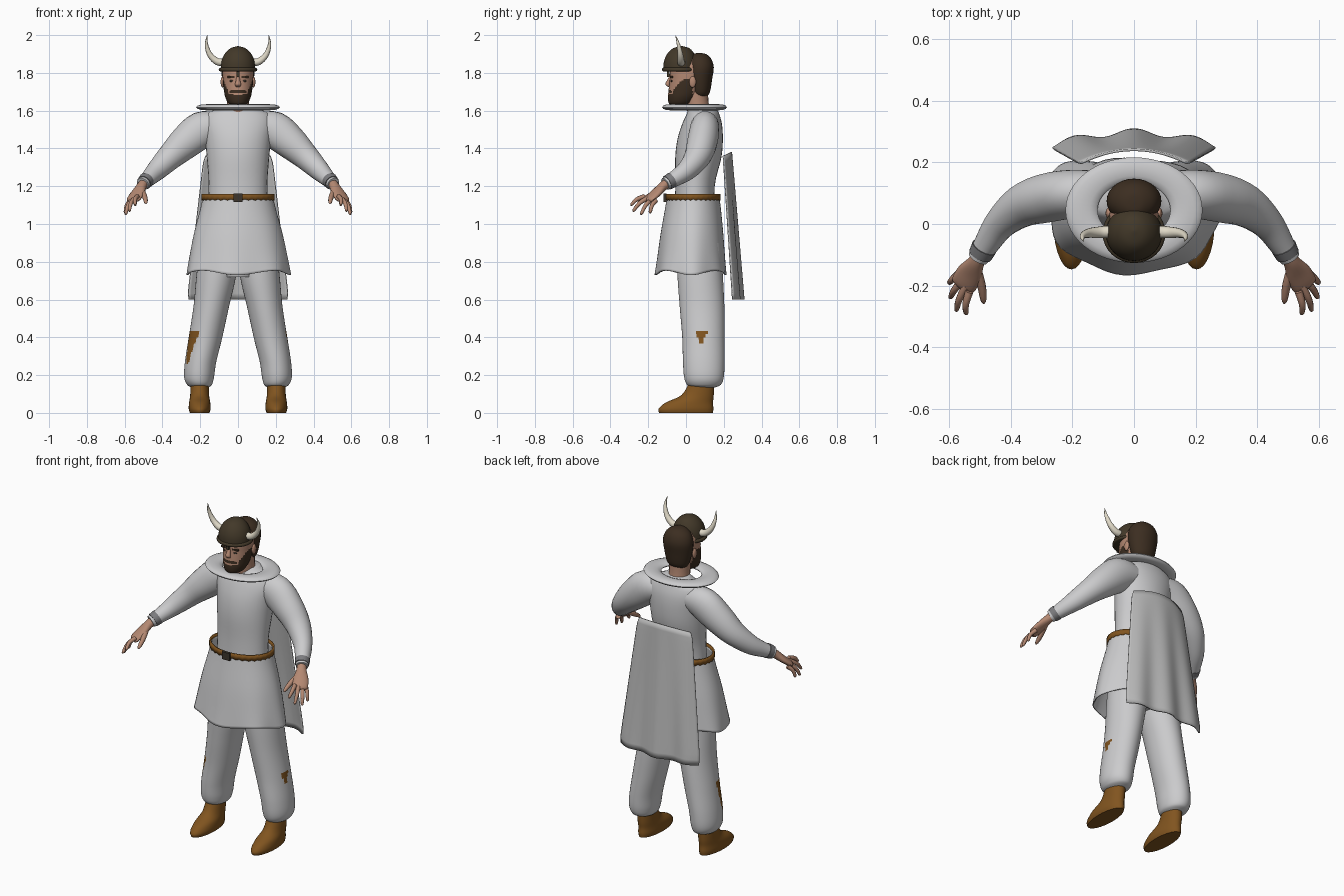
import bpy
import bmesh
from math import sin, cos, pi, radians, sqrt
from mathutils import Vector

cube = bpy.data.objects.get("Cube")
if cube:
    bpy.data.objects.remove(cube, do_unlink=True)


def material(name, r, g, b):
    m = bpy.data.materials.new(name)
    m.use_nodes = True
    m.diffuse_color = (r, g, b, 1)
    node = next(n for n in m.node_tree.nodes if n.type == 'BSDF_PRINCIPLED')
    node.inputs["Base Color"].default_value = (r, g, b, 1)
    return m


CLOTH = material("pale cloth", .6, .6, .61)
CAPE = material("cape cloth", .5, .5, .5)
TRIM = material("grey trim", .2, .2, .21)
LEATHER = material("brown leather", .22, .09, .014)
IRON = material("dark buckle", .045, .035, .025)
SKIN = material("skin", .46, .25, .17)
HAIR = material("dark hair", .045, .027, .015)
HELM = material("helmet brown", .055, .04, .022)
HORN = material("ivory horn", .75, .7, .58)


def finish(name, bm, mats, mirror=False, rule=None, thick=0):
    """Turn a bmesh into a smooth shaded object."""
    bmesh.ops.recalc_face_normals(bm, faces=bm.faces)
    if rule:
        for f in bm.faces:
            f.material_index = int(rule(f.calc_center_median()))
    me = bpy.data.meshes.new(name)
    bm.to_mesh(me)
    bm.free()
    ob = bpy.data.objects.new(name, me)
    bpy.context.collection.objects.link(ob)
    for m in mats:
        me.materials.append(m)
    bpy.ops.object.select_all(action='DESELECT')
    ob.select_set(True)
    bpy.context.view_layer.objects.active = ob
    bpy.ops.object.shade_smooth_by_angle(angle=radians(50))
    if thick:
        ob.modifiers.new("Thickness", 'SOLIDIFY').thickness = thick
    if mirror:
        ob.modifiers.new("Mirror", 'MIRROR')
    return ob


def spline(rows, steps):
    """Catmull-Rom interpolation through rows of numbers."""
    out = []
    for i in range(len(rows) - 1):
        a, b, c, d = (rows[max(0, min(len(rows) - 1, i + k))] for k in (-1, 0, 1, 2))
        for s in range(steps):
            t = s / steps
            out.append([.5 * (2 * q + (r - p) * t + (2 * p - 5 * q + 4 * r - w) * t * t
                              + (3 * q - p - 3 * r + w) * t ** 3)
                        for p, q, r, w in zip(a, b, c, d)])
    return out + [list(rows[-1])]


def sweep(name, rows, mats, seg=20, steps=4, level=False, caps=True, warp=None, **kw):
    """Skin elliptical rings (x, y, z, r1, r2); level keeps them horizontal."""
    rows = spline(rows, steps)
    pts = [Vector(r[:3]) for r in rows]
    bm = bmesh.new()
    rings = []
    for i, (p, r) in enumerate(zip(pts, rows)):
        u, v = Vector((1, 0, 0)), Vector((0, 1, 0))
        if not level:
            t = (pts[min(i + 1, len(pts) - 1)] - pts[max(i - 1, 0)]).normalized()
            u = t.cross(Vector((0, .1, 1))).normalized()
            v = u.cross(t)
        ring = []
        for k in range(seg):
            a = 2 * pi * k / seg
            co = p + u * max(r[3], .001) * cos(a) + v * max(r[4], .001) * sin(a)
            ring.append(bm.verts.new(warp(co, a, i / (len(pts) - 1)) if warp else co))
        rings.append(ring)
    for lo, hi in zip(rings, rings[1:]):
        for k in range(seg):
            n = (k + 1) % seg
            bm.faces.new((lo[k], lo[n], hi[n], hi[k]))
    if caps:
        bm.faces.new(rings[0])
        bm.faces.new(rings[-1])
    return finish(name, bm, mats, **kw)


def ball(name, loc, size, mat, **kw):
    bm = bmesh.new()
    bmesh.ops.create_uvsphere(bm, u_segments=20, v_segments=12, radius=1)
    for v in bm.verts:
        v.co = Vector(a * b + c for a, b, c in zip(v.co, size, loc))
    return finish(name, bm, [mat], **kw)


def block(name, loc, size, mat, **kw):
    bm = bmesh.new()
    bmesh.ops.create_cube(bm, size=1)
    for v in bm.verts:
        v.co = Vector(a * b + c for a, b, c in zip(v.co, size, loc))
    return finish(name, bm, [mat], **kw)


# Tunic body and sleeves
sweep("tunic_body", [(0, .045, 1.0, .16, .11), (0, .048, 1.2, .155, .104),
                     (0, .065, 1.35, .165, .122), (0, .075, 1.45, .175, .12),
                     (0, .085, 1.53, .185, .105), (0, .09, 1.585, .165, .085),
                     (0, .088, 1.61, .1, .075), (0, .085, 1.625, .075, .065)],
      [CLOTH], seg=32, level=True)
sweep("sleeve", [(.1, .1, 1.52, .07, .07), (.19, .098, 1.5, .078, .097),
                 (.28, .085, 1.43, .08, .088), (.36, .06, 1.355, .07, .07),
                 (.43, .005, 1.285, .053, .055), (.475, -.06, 1.24, .042, .042),
                 (.505, -.11, 1.212, .034, .034)], [CLOTH], mirror=True)
sweep("cuff", [(.485, -.075, 1.232, .042, .042), (.498, -.1, 1.218, .039, .039)],
      [TRIM], steps=2, mirror=True)

# Hands with five fingers
sweep("palm", [(.498, -.1, 1.215, .026, .026), (.512, -.125, 1.197, .028, .024),
               (.532, -.16, 1.163, .042, .02), (.553, -.197, 1.13, .042, .016),
               (.558, -.205, 1.12, .03, .008)], [SKIN], seg=16, mirror=True)
knuckle, across = Vector((.55, -.19, 1.135)), Vector((.45, .83, -.3))
tips = [(.545, -.293, 1.1), (.577, -.282, 1.068), (.597, -.24, 1.05), (.6, -.192, 1.058)]
for i, tip in enumerate(tips):
    base, tip = knuckle + across * (.024 * i - .036), Vector(tip)
    mid = base.lerp(tip, .5) + Vector((.006, -.004, .008))
    sweep("finger_%d" % (i + 1), [(*base, .013, .013), (*mid, .011, .011),
                                  (*base.lerp(tip, .93), .008, .008), (*tip, .002, .002)],
          [SKIN], seg=10, steps=3, mirror=True)
sweep("thumb", [(.512, -.14, 1.18, .016, .016), (.494, -.2, 1.145, .014, .014),
                (.488, -.245, 1.117, .01, .01), (.487, -.258, 1.108, .002, .002)],
      [SKIN], seg=10, steps=3, mirror=True)


# Skirt with a gently fluted hem
def flute(co, a, t):
    k = 1 + .025 * t * t * sin(7 * a + 1)
    return Vector((co.x * k, (co.y - .04) * k + .04, co.z + .012 * t * t * cos(4 * a + pi)))


sweep("skirt", [(0, .038, 1.145, .185, .138), (0, .037, 1.08, .2, .148),
                (0, .032, .95, .235, .166), (0, .028, .82, .262, .18),
                (0, .026, .742, .276, .189)],
      [CLOTH], seg=56, level=True, caps=False, warp=flute, thick=.006)

# Belt and buckle
sweep("belt", [(0, .038, 1.128, .194, .145), (0, .038, 1.16, .194, .145)], [LEATHER],
      seg=64, steps=2, level=True, caps=False, thick=.01,
      warp=lambda co, a, t: co + Vector((0, 0, .004 * (1 - t) * sin(32 * a + 1))))
block("buckle", (0, -.11, 1.14), (.05, .016, .045), IRON)

# Trouser legs with torn patches, and shoes
sweep("hips", [(0, .05, .72, .1, .09), (0, .05, .82, .17, .11), (0, .045, 1.05, .165, .115)],
      [CLOTH], level=True)


def left_tear(c):
    return c.x > .2 and .365 < c.z < .432 and abs(c.y - .08) < .012 + .5 * max(0, c.z - .385)


def right_tear(c):
    return c.x < -.2 and .26 < c.z < .43 and abs(c.y - .035) < .012 + .2 * (c.z - .26)


for side, label, tear in ((1, "left", left_tear), (-1, "right", right_tear)):
    leg = [(.1, .07, .9, .1, .115), (.115, .075, .73, .105, .12), (.142, .085, .56, .094, .118),
           (.172, .092, .4, .089, .112), (.198, .094, .27, .083, .11),
           (.206, .095, .19, .079, .105), (.204, .095, .15, .066, .09),
           (.202, .095, .135, .045, .06)]
    sweep(label + "_trouser_leg", [(side * r[0],) + r[1:] for r in leg], [CLOTH, LEATHER],
          seg=56, steps=9, level=True, rule=tear)
sweep("shoe", [(.203, 0, 0, .052, .142), (.203, 0, .022, .058, .145),
               (.203, .018, .055, .056, .125), (.203, .062, .095, .05, .085),
               (.203, .085, .17, .048, .064)], [LEATHER], seg=28, level=True, mirror=True)

# Wide flat collar ring
sweep("neck", [(0, .07, 1.58, .062, .06), (0, .06, 1.64, .058, .06),
               (0, .055, 1.72, .06, .06)], [SKIN], level=True)
bm = bmesh.new()
N, M = 48, 12
loop = [[bm.verts.new(((.17 + .052 * cos(b)) * cos(a),
                       .045 + .77 * (.17 + .052 * cos(b)) * sin(a), 1.618 + .016 * sin(b)))
         for b in (2 * pi * j / M for j in range(M))] for a in (2 * pi * i / N for i in range(N))]
for i in range(N):
    for j in range(M):
        p, q = loop[i], loop[(i + 1) % N]
        bm.faces.new((p[j], q[j], q[(j + 1) % M], p[(j + 1) % M]))
finish("collar_ring", bm, [CLOTH])


# Head, with beard and moustache coloured by region
def beard(c):
    x = abs(c.x)
    mouth = x < .022 and 1.682 < c.z < 1.694
    jaw = c.z < 1.69 and c.y < .04
    sideburn = x > .05 and c.z < 1.7 + (x - .05) * 2.2 and c.y < .035
    moustache = x < .045 and 1.692 < c.z < 1.713 - x * .15 and c.y < 0
    return (jaw or sideburn or moustache) and not mouth


sweep("head", [(0, -.035, 1.625, .025, .035), (0, -.03, 1.638, .05, .06),
               (0, -.018, 1.67, .067, .078), (0, -.005, 1.71, .075, .087),
               (0, .008, 1.76, .08, .095), (0, .012, 1.82, .08, .094),
               (0, .02, 1.87, .06, .07)], [SKIN, HAIR], seg=56, steps=8, level=True, rule=beard)
sweep("nose", [(0, -.078, 1.785, .008, .008), (0, -.09, 1.76, .011, .011),
               (0, -.097, 1.738, .016, .012), (0, -.085, 1.724, .01, .006)],
      [SKIN], seg=12, level=True)
ball("ear", (.082, .035, 1.752), (.01, .018, .03), SKIN, mirror=True)
ball("eye", (.033, -.076, 1.757), (.013, .006, .006), IRON, mirror=True)
block("eyebrow", (.035, -.077, 1.778), (.042, .014, .009), HAIR, mirror=True)
sweep("back_hair", [(0, .075, 1.675, .05, .035), (0, .075, 1.7, .068, .052),
                    (0, .073, 1.77, .084, .066), (0, .075, 1.83, .088, .072),
                    (0, .073, 1.875, .07, .06), (0, .07, 1.9, .035, .035),
                    (0, .07, 1.905, .003, .003)], [HAIR], seg=28, level=True)

# Horned helmet
sweep("helmet_dome", [(0, -.03, 1.815, .092, .09), (0, -.03, 1.86, .088, .087),
                      (0, -.028, 1.9, .071, .072), (0, -.025, 1.93, .04, .044),
                      (0, -.022, 1.942, .002, .002)], [HELM], seg=32, level=True)
sweep("helmet_rim", [(0, -.03, 1.808, .094, .09), (0, -.03, 1.812, .101, .096),
                     (0, -.03, 1.822, .101, .096), (0, -.03, 1.828, .092, .09)],
      [HELM], seg=32, steps=2, level=True)
block("nose_guard", (0, -.094, 1.798), (.016, .014, .04), HELM)
sweep("horn", [(.07, -.025, 1.855, .021, .021), (.11, -.027, 1.86, .019, .019),
               (.148, -.03, 1.895, .015, .015), (.167, -.04, 1.95, .009, .009),
               (.163, -.056, 2.0, .001, .001)], [HORN], seg=14, steps=5, mirror=True)

# Hanging cape panel with soft folds
bm = bmesh.new()
bmesh.ops.create_grid(bm, x_segments=40, y_segments=24, size=1)
for v in bm.verts:
    u, t = v.co.x, (1 - v.co.y) / 2
    width = .178 + .088 * t - .015 * max(0, abs(2 * t - 1) - .9) * 10 * .6
    fold = .011 * t * cos(2 * pi * u / .75)
    sag = .02 * u * u * (1 - t)
    v.co = (u * width, .236 - .042 * u * u + .055 * t + fold, 1.38 - .78 * t - sag)
finish("cape", bm, [CAPE], thick=.008)
